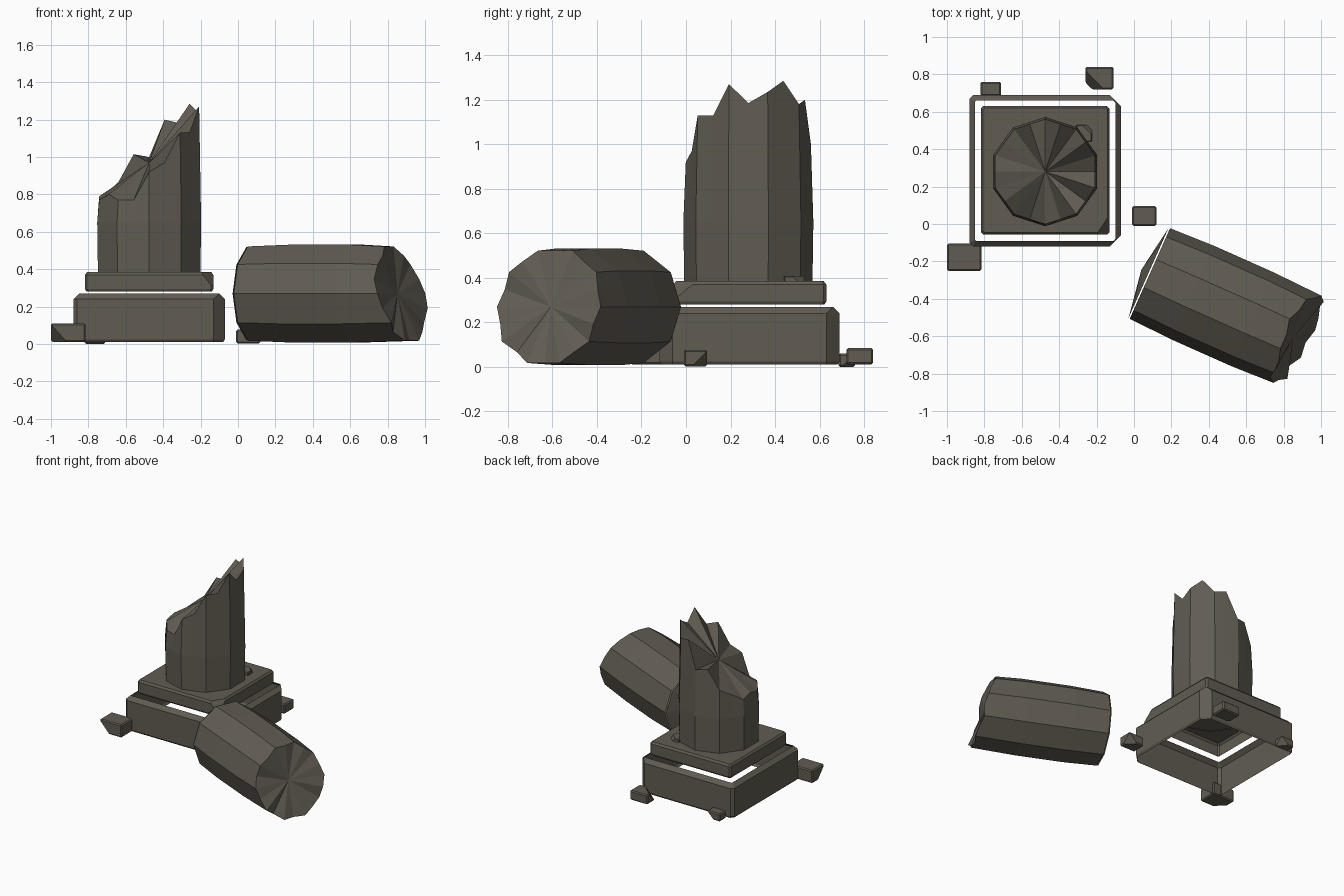
import bpy, bmesh
from math import sin, cos, pi
from mathutils import Vector, Matrix

if "Cube" in bpy.data.objects:
    bpy.data.objects.remove(bpy.data.objects["Cube"], do_unlink=True)

stone = bpy.data.materials.new("weathered stone")
stone.use_nodes = True
COLOUR = (0.12, 0.108, 0.085, 1)
stone.diffuse_color = COLOUR
stone.node_tree.nodes["Principled BSDF"].inputs["Base Color"].default_value = COLOUR
stone.node_tree.nodes["Principled BSDF"].inputs["Roughness"].default_value = 0.9


def finish(bm, name, matrix=None):
    if matrix:
        bm.transform(matrix)
    bmesh.ops.recalc_face_normals(bm, faces=bm.faces)
    mesh = bpy.data.meshes.new(name)
    bm.to_mesh(mesh)
    bm.free()
    mesh.materials.append(stone)
    obj = bpy.data.objects.new(name, mesh)
    bpy.context.collection.objects.link(obj)
    return obj


def loft(bm, rings):
    """Skin a stack of closed rings and return the last ring's vertices."""
    loops = [[bm.verts.new(p) for p in ring] for ring in rings]
    for a, b in zip(loops, loops[1:]):
        n = len(a)
        for i in range(n):
            j = (i + 1) % n
            bm.faces.new((a[i], a[j], b[j], b[i]))
    return loops[-1]


def fan(bm, rim, centre):
    c = bm.verts.new(centre)
    for i, v in enumerate(rim):
        bm.faces.new((v, rim[(i + 1) % len(rim)], c))


def square(cx, cy, half, z, left_cut, right_cut):
    """Square outline with clipped corners."""
    l, r, h = left_cut, right_cut, half
    pts = [(-h, l - h), (l - h, -h), (h - r, -h), (h, r - h),
           (h, h - r), (h - r, h), (l - h, h), (-h, h - l)]
    return [(cx + x, cy + y, z) for x, y in pts]


def chip(bm, point, normal):
    """Break a corner off along a plane and close the cut."""
    cut = bmesh.ops.bisect_plane(bm, geom=bm.verts[:] + bm.edges[:] + bm.faces[:],
                                 plane_co=point, plane_no=normal, clear_outer=True)
    edges = [e for e in cut["geom_cut"] if isinstance(e, bmesh.types.BMEdge)]
    bmesh.ops.holes_fill(bm, edges=edges, sides=0)


def decagon(radius, z, turn):
    """Ten-sided ring with an extra point in the middle of every side."""
    pts = []
    for k in range(20):
        r = radius if (k + turn) % 2 == 0 else radius * cos(pi / 10)
        height = z[k] if isinstance(z, list) else z
        pts.append((r * cos(k * pi / 10), r * sin(k * pi / 10), height))
    return pts


# Plinth: hollow bevelled frame, worn on its left corners
bm = bmesh.new()
loft(bm, [square(-0.475, 0.285, h, z, l, r) for h, z, l, r in (
    (0.395, 0.01, 0.02, 0.05), (0.405, 0.025, 0.02, 0.06),
    (0.405, 0.24, 0.02, 0.06), (0.375, 0.27, 0.005, 0.002))])
finish(bm, "plinth_frame")

# Slab above the plinth with a broken front corner
bm = bmesh.new()
rim = loft(bm, [square(-0.475, 0.287, h, z, c, c) for h, z, c in (
    (0.335, 0.28, 0.01), (0.343, 0.295, 0.012),
    (0.343, 0.37, 0.012), (0.332, 0.385, 0.008))])
bm.faces.new(rim)
a, b, c = Vector((-0.2, -0.055, 0.385)), Vector((-0.13, 0.05, 0.385)), Vector((-0.136, -0.05, 0.31))
normal = (b - a).cross(c - a)
chip(bm, a, normal if normal.z > 0 else -normal)
finish(bm, "column_slab")

# Standing column with a jagged, sloping break
bm = bmesh.new()
break_heights = [1.185, 1.235, 1.285, 1.18, 1.2, 1.0, 1.015, 0.865, 0.82, 0.77,
                 0.79, 0.77, 0.8, 0.77, 0.77, 0.92, 0.97, 1.13, 1.13, 1.27]
rim = loft(bm, [decagon(0.288, 0.38, 1), decagon(0.292, 0.65, 1),
                decagon(0.281, break_heights, 1)])
fan(bm, rim, (0, 0, 0.97))
finish(bm, "standing_column", Matrix.Translation((-0.475, 0.28, 0)))

# Fallen column drum, lying along its own axis
bm = bmesh.new()
broken_end = [0.885, 0.86, 0.82, 0.81, 0.78, 0.80, 0.80, 0.82, 0.82, 0.81,
              0.84, 0.86, 0.90, 0.88, 0.92, 0.91, 0.93, 0.92, 0.90, 0.91]
rim = loft(bm, [decagon(0.265, 0, 0), decagon(0.275, 0.25, 0),
                decagon(0.275, 0.6, 0), decagon(0.265, broken_end, 0)])
fan(bm, rim, (0, 0, 0.84))
# Shallow domed underside of the drum
underside = [bm.verts.new(p) for p in decagon(0.262, -0.008, 0)]
fan(bm, underside, (0, 0, -0.05))
lie_down = Matrix(((0.407, 0, 0.914, 0.085), (0.914, 0, -0.407, -0.265),
                   (0, 1, 0, 0.27), (0, 0, 0, 1)))
finish(bm, "fallen_column", lie_down)


# Scattered rubble blocks, each with one corner knocked off
def rubble(name, low, high, side, depth, bevel=0.008):
    low, high = Vector(low), Vector(high)
    size, mid = high - low, (low + high) / 2
    bm = bmesh.new()
    bmesh.ops.create_cube(bm, size=1)
    bm.transform(Matrix.Translation(mid) @ Matrix.Diagonal((*size, 1)))
    bmesh.ops.bevel(bm, geom=bm.edges[:], offset=bevel, segments=1, affect='EDGES')
    direction = Vector(side)
    corner = Vector([(h if s > 0 else l) for s, l, h in zip(side, low, high)])
    chip(bm, corner - direction.normalized() * depth, direction)
    finish(bm, name)


rubble("front_rubble", (-1, -0.25, 0.012), (-0.815, -0.105, 0.11), (-1, -1, -0.9), 0.05)
rubble("back_rubble", (-0.82, 0.685, 0.0), (-0.71, 0.76, 0.06), (1, 1, -1), 0.035)
rubble("far_rubble", (-0.26, 0.72, 0.012), (-0.11, 0.84, 0.085), (-1, -1, 0.9), 0.06)
rubble("side_rubble", (-0.01, -0.01, 0.003), (0.12, 0.095, 0.077), (1, 1, -1), 0.04)
rubble("column_splinter", (-0.31, 0.44, 0.38), (-0.225, 0.53, 0.408), (1, 1, 1), 0.03, 0.004)
